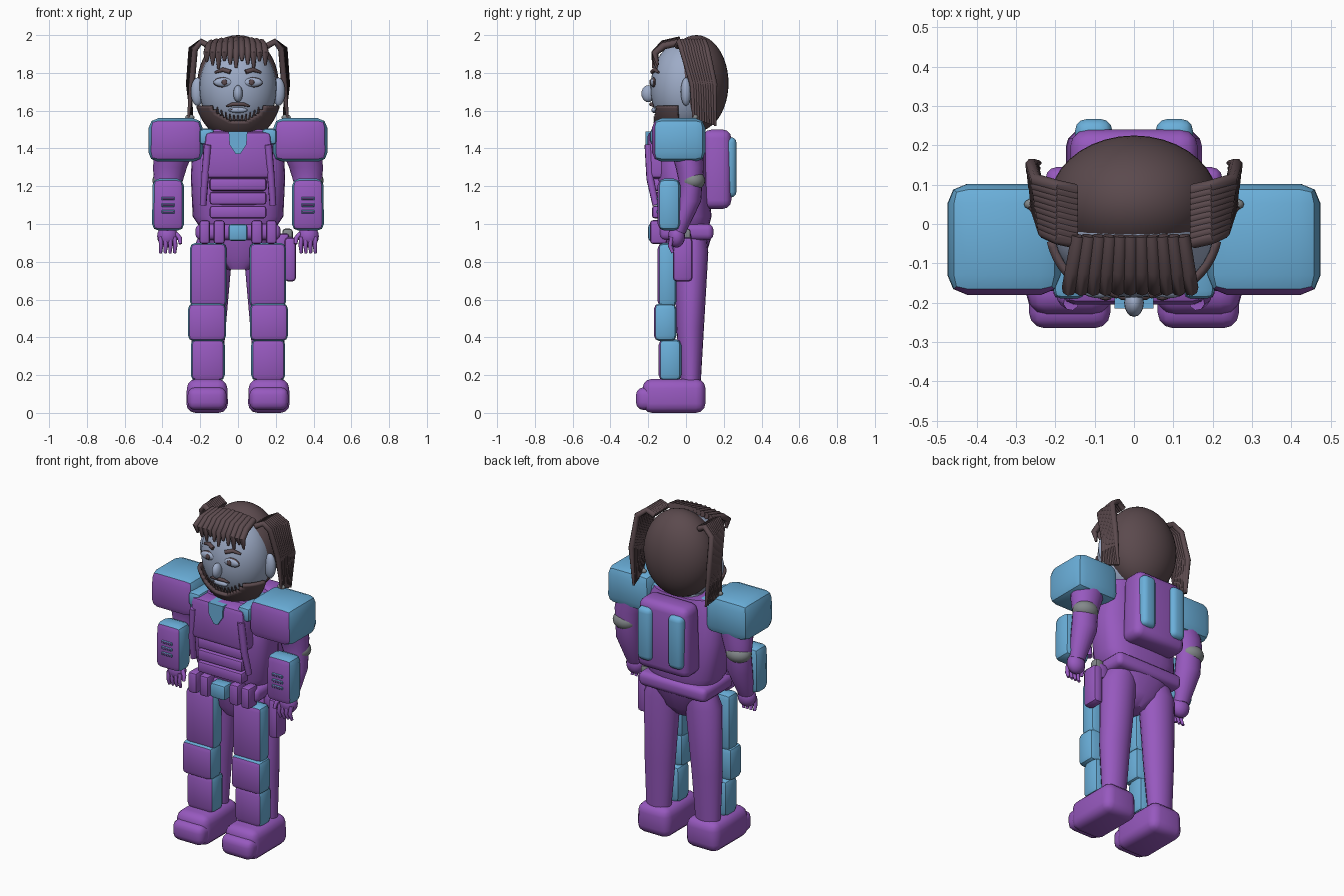
import bpy, bmesh, math
from mathutils import Vector

if "Cube" in bpy.data.objects:
    bpy.data.objects.remove(bpy.data.objects["Cube"])


def material(name, rgb):
    m = bpy.data.materials.new(name)
    m.diffuse_color = (*rgb, 1)
    m.use_nodes = True
    m.node_tree.nodes["Principled BSDF"].inputs["Base Color"].default_value = m.diffuse_color
    return m


PURPLE = material("purple", (0.31, 0.10, 0.52))
BLUE = material("sky blue", (0.145, 0.43, 0.70))
SKIN = material("pale skin", (0.34, 0.41, 0.57))
HAIR = material("dark brown", (0.105, 0.068, 0.075))
GREY = material("grey", (0.23, 0.25, 0.26))


def finish(name, bm, mat, front=None, angle=35, limit=-0.7):
    """Turn bmesh into an object; front = second colour on faces looking forward."""
    bmesh.ops.recalc_face_normals(bm, faces=bm.faces)
    me = bpy.data.meshes.new(name)
    bm.to_mesh(me)
    bm.free()
    me.materials.append(mat)
    if front:
        me.materials.append(front)
    for p in me.polygons:
        p.use_smooth = True
        if front and p.normal.y < limit:
            p.material_index = 1
    me.set_sharp_from_angle(angle=math.radians(angle))
    ob = bpy.data.objects.new(name, me)
    bpy.context.collection.objects.link(ob)
    return ob


def box(name, x, y, z, mat, bevel=0.02, front=None, seg=2, top=1.0, bottom=1.0):
    """Bevelled box from ranges, with optional width taper at top and bottom."""
    bm = bmesh.new()
    bmesh.ops.create_cube(bm, size=1)
    for v in bm.verts:
        k = top if v.co.z > 0 else bottom
        v.co = [sum(r) / 2 + c * (r[1] - r[0]) * f
                for r, c, f in zip((x, y, z), v.co, (k, 1, 1))]
    bmesh.ops.bevel(bm, geom=bm.edges[:], offset=bevel, segments=seg,
                    profile=0.5, affect='EDGES')
    return finish(name, bm, mat, front)


def ball(name, c, r, mat, n=24):
    bm = bmesh.new()
    bmesh.ops.create_uvsphere(bm, u_segments=n, v_segments=n * 2 // 3, radius=1)
    for v in bm.verts:
        v.co = [a + b * d for a, b, d in zip(c, r, v.co)]
    return finish(name, bm, mat, angle=80)


def loft(name, rings, mat, n=20, power=1.0):
    """Rings are (z, cx, cy, rx, ry); power under 1 squares the section."""
    bm = bmesh.new()
    loops = []
    for z, cx, cy, rx, ry in rings:
        loop = []
        for i in range(n):
            a = math.tau * i / n
            c, s = math.cos(a), math.sin(a)
            loop.append(bm.verts.new((cx + rx * math.copysign(abs(c) ** power, c),
                                      cy + ry * math.copysign(abs(s) ** power, s), z)))
        loops.append(loop)
    for a, b in zip(loops, loops[1:]):
        for i in range(n):
            bm.faces.new((a[i], a[(i + 1) % n], b[(i + 1) % n], b[i]))
    bm.faces.new(loops[0])
    bm.faces.new(loops[-1])
    return finish(name, bm, mat, angle=50)


def strand(name, pts, r, mat, tip=0.4):
    """Tapered round tube along a short path."""
    cu = bpy.data.curves.new(name, 'CURVE')
    cu.dimensions = '3D'
    cu.bevel_depth, cu.bevel_resolution, cu.use_fill_caps = r, 2, True
    sp = cu.splines.new('POLY')
    sp.points.add(len(pts) - 1)
    for i, (p, co) in enumerate(zip(sp.points, pts)):
        p.co = (*co, 1)
        p.radius = 1 if i < len(pts) - 1 else tip
    tmp = bpy.data.objects.new(name + "_path", cu)
    bpy.context.collection.objects.link(tmp)
    bpy.context.view_layer.update()
    me = bpy.data.meshes.new_from_object(
        tmp.evaluated_get(bpy.context.evaluated_depsgraph_get()))
    bpy.data.objects.remove(tmp)
    bm = bmesh.new()
    bm.from_mesh(me)
    bpy.data.meshes.remove(me)
    return finish(name, bm, mat, angle=50)


def span(s, a, b):
    """Mirrored x range."""
    return (a, b) if s > 0 else (-b, -a)


# Torso, pelvis and belt
loft("torso", [(0.98, 0, 0, 0.2, 0.12), (1.04, 0, 0, 0.24, 0.135), (1.25, 0, -0.02, 0.25, 0.14),
               (1.42, 0, -0.02, 0.24, 0.135), (1.5, 0, -0.01, 0.19, 0.11)], PURPLE, 28, 0.7)
loft("neck", [(1.45, 0, 0, 0.11, 0.1), (1.6, 0, 0, 0.1, 0.09)], SKIN)
loft("pelvis", [(0.76, 0, -0.01, 0.06, 0.06), (0.82, 0, 0, 0.13, 0.1), (0.93, 0, 0.01, 0.21, 0.125)],
     PURPLE, 24, 0.8)
box("belt", (-0.225, 0.225), (-0.14, 0.145), (0.915, 1.0), PURPLE, 0.03, seg=3)
box("buckle", (-0.05, 0.05), (-0.2, -0.12), (0.91, 1.0), BLUE, 0.015)

# Chest and belly armour
box("chest_plate", (-0.195, 0.195), (-0.205, -0.05), (1.24, 1.49), PURPLE, 0.03, top=0.9)
for i in range(3):
    z = 1.03 + i * 0.073
    box("belly_plate", (-0.15, 0.15), (-0.18, -0.08), (z, z + 0.066), PURPLE, 0.014)
bm = bmesh.new()
outline = [(-0.05, 1.49), (0.05, 1.49), (0.045, 1.42), (0.012, 1.37), (-0.012, 1.37), (-0.045, 1.42)]
base = bm.faces.new([bm.verts.new((x, -0.215, z)) for x, z in outline])
ext = bmesh.ops.extrude_face_region(bm, geom=[base])
bmesh.ops.translate(bm, vec=(0, 0.1, 0), verts=[v for v in ext['geom'] if isinstance(v, bmesh.types.BMVert)])
finish("collar_wedge", bm, BLUE)

# Backpack
box("backpack", (-0.175, 0.175), (0.09, 0.24), (1.08, 1.5), PURPLE, 0.045, seg=3, top=0.92)

for s in (1, -1):
    box("backpack_tank", span(s, 0.055, 0.15), (0.19, 0.267), (1.14, 1.46), BLUE, 0.03, seg=3)
    box("collar_strap", span(s, 0.125, 0.205), (-0.19, 0.06), (1.42, 1.505), BLUE, 0.02)
    strand("chest_strap", [(s * 0.16, -0.2, 1.42), (s * 0.175, -0.19, 1.24), (s * 0.185, -0.16, 1.1)],
           0.02, PURPLE, 0.9)
    for a, b in ((0.07, 0.13), (0.148, 0.205)):
        box("belt_pouch", span(s, a, b), (-0.19, -0.1), (0.895, 1.02), PURPLE, 0.015)

    # Legs with layered front plates, boots
    loft("leg", [(0.14, s * 0.165, 0.025, 0.075, 0.052), (0.45, s * 0.157, 0.022, 0.092, 0.073),
                 (0.85, s * 0.138, 0.028, 0.108, 0.09), (0.93, s * 0.12, 0.028, 0.09, 0.08)], PURPLE)
    box("thigh_plate", span(s, 0.06, 0.255), (-0.15, -0.05), (0.56, 0.9), BLUE, 0.03, PURPLE)
    box("knee_plate", span(s, 0.063, 0.265), (-0.17, -0.05), (0.38, 0.58), BLUE, 0.03, PURPLE)
    box("shin_plate", span(s, 0.07, 0.25), (-0.145, -0.025), (0.17, 0.39), BLUE, 0.03, PURPLE)
    box("boot", span(s, 0.052, 0.275), (-0.23, 0.103), (0, 0.18), PURPLE, 0.05, seg=3, top=0.95)
    box("toe_cap", span(s, 0.06, 0.267), (-0.265, -0.1), (0.015, 0.135), PURPLE, 0.04, seg=3)

    # Shoulder pad, arm, elbow, gauntlet
    box("shoulder_pad", span(s, 0.185, 0.475), (-0.18, 0.102), (1.33, 1.56), BLUE, 0.05, PURPLE, top=0.98)
    loft("arm", [(1.42, s * 0.33, 0.0, 0.11, 0.09), (1.3, s * 0.36, 0.02, 0.09, 0.075),
                 (1.22, s * 0.37, 0.025, 0.075, 0.062), (1.12, s * 0.37, 0.015, 0.075, 0.065),
                 (0.95, s * 0.373, -0.045, 0.045, 0.042)], PURPLE)
    ball("elbow_pad", (s * 0.378, 0.035, 1.23), (0.075, 0.066, 0.055), GREY)
    box("gauntlet", span(s, 0.285, 0.455), (-0.15, -0.03), (0.965, 1.24), BLUE, 0.035, PURPLE, top=0.97)
    for z in (1.065, 1.1, 1.135):
        box("gauntlet_slot", span(s, 0.335, 0.405), (-0.155, -0.147), (z - 0.009, z + 0.009), BLUE, 0.003, seg=1)
        box("slot_bar", span(s, 0.34, 0.4), (-0.157, -0.15), (z - 0.004, z + 0.005), PURPLE, 0.002, seg=1)

    # Hands
    ball("palm", (s * 0.373, -0.05, 0.935), (0.055, 0.045, 0.06), PURPLE, 16)
    for i in range(4):
        x = 0.335 + i * 0.025
        strand("finger", [(s * x, -0.075, 0.93), (s * (x - 0.003), -0.085, 0.885), (s * x, -0.07, 0.847)],
               0.012, PURPLE, 0.7)
    strand("thumb", [(s * 0.33, -0.06, 0.95), (s * 0.308, -0.075, 0.925), (s * 0.305, -0.085, 0.895)],
           0.013, PURPLE, 0.7)

# Holster on one hip
box("holster", (0.245, 0.308), (-0.07, 0.035), (0.695, 0.93), PURPLE, 0.022)
box("holster_strap", (0.2, 0.27), (-0.05, 0.03), (0.86, 0.95), PURPLE, 0.015)
box("holster_grip", (0.235, 0.29), (-0.03, 0.025), (0.91, 0.975), GREY, 0.015)

# Head
HC, HR = Vector((0, -0.01, 1.72)), Vector((0.205, 0.178, 0.25))


def face_y(x, z):
    d = 1 - (x / HR.x) ** 2 - ((z - HC.z) / HR.z) ** 2
    return HC.y - HR.y * math.sqrt(max(d, 0))


ball("head", HC, HR, SKIN, 36)
ball("nose", (0, -0.2, 1.69), (0.025, 0.036, 0.045), SKIN, 16)
for s in (1, -1):
    ball("ear", (s * 0.215, 0.0, 1.7), (0.035, 0.028, 0.075), SKIN, 16)
    ball("eye_rim", (s * 0.077, face_y(0.077, 1.75) + 0.003, 1.75), (0.054, 0.012, 0.027), HAIR, 16)
    ball("eye", (s * 0.077, face_y(0.077, 1.75) - 0.001, 1.75), (0.051, 0.015, 0.023), SKIN, 16)
    ball("iris", (s * 0.072, face_y(0.072, 1.75) - 0.013, 1.75), (0.015, 0.006, 0.016), HAIR, 12)
    strand("eyebrow", [(s * x, face_y(x, z) - 0.005, z) for x, z in
                       ((0.04, 1.805), (0.08, 1.817), (0.122, 1.802))], 0.012, HAIR, 0.5)
    strand("moustache", [(s * x, face_y(x, z) - 0.008, z) for x, z in
                         ((0, 1.634), (0.03, 1.634), (0.063, 1.622))], 0.01, HAIR, 0.4)
ball("lips", (0, face_y(0, 1.6) - 0.003, 1.603), (0.05, 0.014, 0.015), SKIN, 16)
strand("mouth_line", [(x, face_y(x, 1.605) - 0.011, 1.605) for x in (-0.04, 0, 0.04)], 0.004, HAIR)

# Beard: shell round the jaw, trimmed below a curved line
bm = bmesh.new()
bmesh.ops.create_uvsphere(bm, u_segments=72, v_segments=72, radius=1)
for v in bm.verts:
    v.co = HC + Vector(a * b * 1.07 for a, b in zip(HR, v.co))
cut = [v for v in bm.verts if v.co.y > -0.03
       or v.co.z > 1.55 + 0.085 * min(1, abs(v.co.x) / 0.135) ** 2]
bmesh.ops.delete(bm, geom=cut, context='VERTS')
solid = finish("beard", bm, HAIR, angle=60).modifiers.new("thickness", 'SOLIDIFY')
solid.thickness = 0.02
for i in range(-5, 6):
    x = i * 0.022
    z = 1.565 + 0.05 * (x / 0.12) ** 2
    strand("beard_lock", [(x * 0.9, face_y(x * 0.9, 1.53) - 0.018, 1.53),
                          (x, face_y(x, z) - 0.01, z + 0.01)], 0.01, HAIR)

# Hair: cap, fringe and long side locks
ball("hair_cap", (0, 0.055, 1.745), (0.215, 0.17, 0.255), HAIR, 36)
for i in range(11):
    x = -0.165 + i * 0.031
    drop = 0.02 * (i % 3) + 0.25 * x * x
    strand("fringe_lock", [(x * 0.85, -0.03, 1.975 - x * x * 0.6), (x * 0.95, -0.12, 1.955 - x * x * 0.6),
                           (x, -0.165, 1.905), (x, min(-0.15, face_y(x, 1.85) - 0.012), 1.865 - drop)],
           0.019, HAIR, 0.35)
for s in (1, -1):
    for i in range(10):
        t = i / 9
        y0, y1 = -0.045 + 0.13 * t, 0.035 + 0.115 * t
        strand("side_lock", [(s * 0.15, y0, 1.94), (s * 0.195, y0 + 0.01, 1.965),
                             (s * (0.228 + 0.02 * t), y0 + 0.025, 1.925),
                             (s * (0.245 + 0.015 * t), y1, 1.74),
                             (s * (0.262 - 0.02 * t), y1 + 0.005, 1.56 - 0.04 * t)], 0.017, HAIR, 0.4)
    ball("shoulder_stud", (s * 0.255, 0.05, 1.565), (0.025, 0.015, 0.015), GREY, 12)
